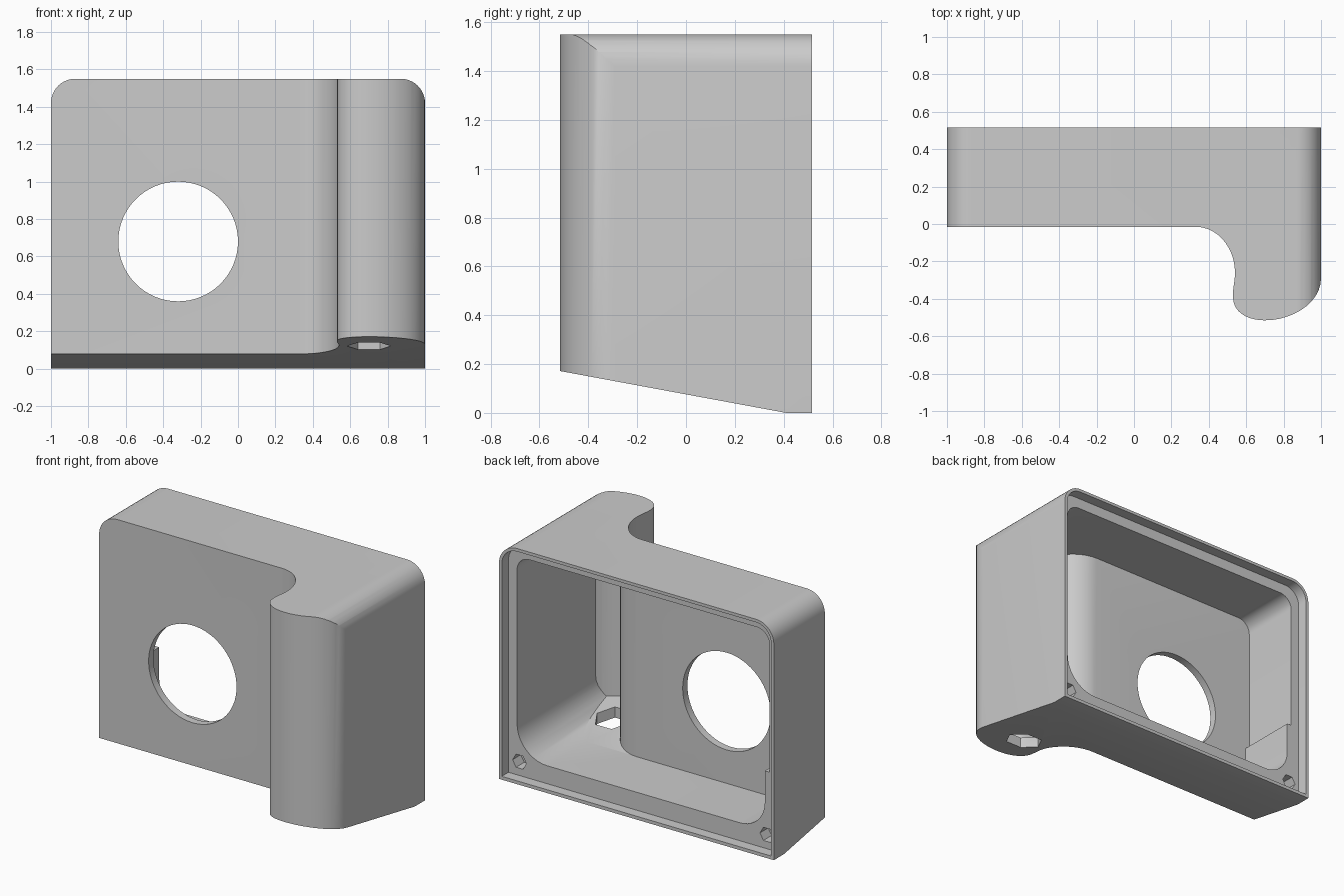
import bpy, bmesh, math
from mathutils import Vector
from mathutils.geometry import interpolate_bezier

if "Cube" in bpy.data.objects:
    bpy.data.objects.remove(bpy.data.objects["Cube"], do_unlink=True)

grey = bpy.data.materials.new("plain grey")
grey.use_nodes = True
grey.diffuse_color = (0.6, 0.6, 0.6, 1)
grey.node_tree.nodes["Principled BSDF"].inputs["Base Color"].default_value = (0.6, 0.6, 0.6, 1)

# Which 3D point a profile point (a, b) at depth d becomes, per extrusion axis
PLACE = {"x": lambda a, b, d: (d, a, b),
         "y": lambda a, b, d: (a, d, b),
         "z": lambda a, b, d: (a, b, d)}


def prism(name, profile, axis, start, end):
    """Extrude a closed 2D profile along an axis."""
    bm = bmesh.new()
    rings = [[bm.verts.new(PLACE[axis](p[0], p[1], d)) for p in profile] for d in (start, end)]
    n = len(profile)
    for ring in rings:
        bm.faces.new(ring)
    for i in range(n):
        j = (i + 1) % n
        bm.faces.new((rings[0][i], rings[0][j], rings[1][j], rings[1][i]))
    bmesh.ops.recalc_face_normals(bm, faces=bm.faces)
    mesh = bpy.data.meshes.new(name)
    bm.to_mesh(mesh)
    bm.free()
    mesh.materials.append(grey)
    obj = bpy.data.objects.new(name, mesh)
    bpy.context.collection.objects.link(obj)
    return obj


def combine(target, tool, operation):
    """Apply an exact boolean and discard the tool."""
    mod = target.modifiers.new("cut", "BOOLEAN")
    mod.operation, mod.object, mod.solver = operation, tool, "EXACT"
    bpy.context.view_layer.objects.active = target
    bpy.ops.object.modifier_apply(modifier=mod.name)
    bpy.data.objects.remove(tool, do_unlink=True)


def rounded(corners, steps=10):
    """Polygon whose (x, z, radius) right-angle corners are filleted."""
    out = []
    for i, (x, z, r) in enumerate(corners):
        p = Vector((x, z))
        if r == 0:
            out.append(p)
            continue
        a = (Vector(corners[i - 1][:2]) - p).normalized() * r
        b = (Vector(corners[(i + 1) % len(corners)][:2]) - p).normalized() * r
        for k in range(steps + 1):
            t = math.pi / 2 * k / steps
            out.append(p + a * (1 - math.sin(t)) + b * (1 - math.cos(t)))
    return out


def ngon(x, y, r, sides):
    return [(x + r * math.cos(math.tau * k / sides), y + r * math.sin(math.tau * k / sides))
            for k in range(sides)]


def offset(points, dist):
    """Shift an open path to its left."""
    out = []
    for i, p in enumerate(points):
        d = (points[min(i + 1, len(points) - 1)] - points[max(i - 1, 0)]).normalized()
        out.append(p + Vector((-d.y, d.x)) * dist)
    return out


# Grip outline seen from above: knot, handle, handle, knot ...
path = [Vector(p) for p in (
    (.33, -.015), (.45, -.015), (.54, -.13), (.54, -.26),
    (.54, -.31), (.525, -.35), (.53, -.40),
    (.535, -.475), (.61, -.515), (.70, -.515),
    (.85, -.515), (1, -.42), (1, -.29))]
grip = []
for i in range(0, len(path) - 1, 3):
    grip += interpolate_bezier(*path[i:i + 4], 12)[(1 if i else 0):]
inner_grip = offset(grip, 0.05)


def plan(curve):
    """Close a grip curve into a full plan outline, oversized at sides and back."""
    front, side = curve[0].y, curve[-1].y
    return [(-1.2, .7), (-1.2, front)] + list(curve) + [(1.2, side), (1.2, .7)]


# Outer body: front silhouette, plan and sloped underside intersected
body = prism("camera_body_shell", rounded(
    [(1, 1.55, .13), (-1, 1.55, .13), (-1, -.1, 0), (1, -.1, 0)]), "y", -.7, .515)
combine(body, prism("plan", plan(grip), "z", -.3, 1.8), "INTERSECT")
combine(body, prism("underside", [(-.8, .224), (.41, 0), (.8, 0), (.8, 1.9), (-.8, 1.9)],
                    "x", -1.4, 1.4), "INTERSECT")

# Inner cavity, with a thicker lower wall on the right and filleted lower corners
cavity = prism("cavity", rounded(
    [(.918, 1.46, .09), (-.918, 1.46, .09), (-.918, .53, 0), (-.885, .53, 0),
     (-.885, .14, .18), (.918, .14, .22)]), "y", -.75, .47)
combine(cavity, prism("inner_plan", plan(inner_grip), "z", -.3, 1.8), "INTERSECT")
combine(cavity, prism("inner_floor", [(-.8, .294), (.8, -.002), (.8, 1.9), (-.8, 1.9)],
                      "x", -1.4, 1.4), "INTERSECT")
combine(body, cavity, "DIFFERENCE")

# Recess for the back cover, leaving a thin rim
combine(body, prism("cover_recess", rounded(
    [(.98, 1.53, .11), (-.98, 1.53, .11), (-.98, .022, 0), (.98, .022, 0)]),
    "y", .445, .7), "DIFFERENCE")

# Lens opening through the front wall
combine(body, prism("lens_opening", ngon(-.32, .68, .32, 64), "y", -.3, .2), "DIFFERENCE")

# Hexagonal opening under the grip
combine(body, prism("grip_opening", ngon(.70, -.243, .117, 6), "z", -.1, .4), "DIFFERENCE")

# Hexagonal fastener pockets in the lower corners
for side in (-1, 1):
    combine(body, prism("fastener_pocket", ngon(side * .90, .113, .05, 6), "y", .36, .5),
            "DIFFERENCE")

for obj in bpy.context.selected_objects:
    obj.select_set(False)
body.select_set(True)
bpy.context.view_layer.objects.active = body
bpy.ops.object.shade_smooth_by_angle(angle=math.radians(30))
